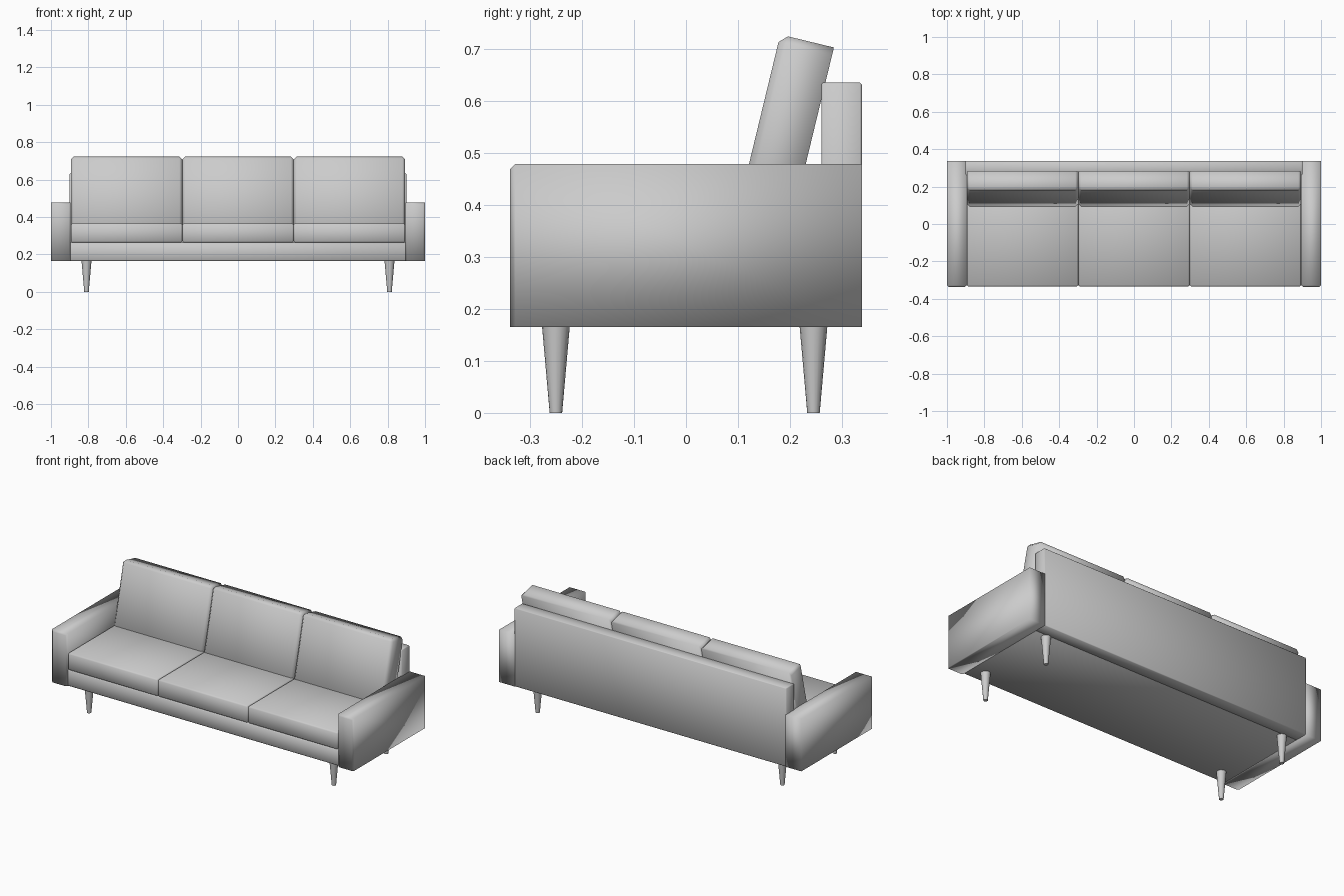
import bpy
import bmesh
from math import radians
from mathutils import Matrix, Vector

if "Cube" in bpy.data.objects:
    bpy.data.objects.remove(bpy.data.objects["Cube"], do_unlink=True)

fabric = bpy.data.materials.new("grey_fabric")
fabric.use_nodes = True
GREY = (0.6, 0.6, 0.6, 1)
fabric.diffuse_color = GREY
fabric.node_tree.nodes["Principled BSDF"].inputs["Base Color"].default_value = GREY


def finish(name, bm):
    mesh = bpy.data.meshes.new(name)
    bmesh.ops.recalc_face_normals(bm, faces=bm.faces)
    bm.to_mesh(mesh)
    bm.free()
    mesh.materials.append(fabric)
    for p in mesh.polygons:
        p.use_smooth = True
    ob = bpy.data.objects.new(name, mesh)
    bpy.context.collection.objects.link(ob)
    return ob


def box(name, low, high, bevel, rule=lambda mid: True, matrix=Matrix()):
    """Box between two corners; edges whose unit-cube midpoint passes the rule are chamfered."""
    low, high = Vector(low), Vector(high)
    bm = bmesh.new()
    bmesh.ops.create_cube(bm, size=2)
    edges = [e for e in bm.edges if rule((e.verts[0].co + e.verts[1].co) / 2)]
    size, centre = (high - low) / 2, (high + low) / 2
    for v in bm.verts:
        v.co = Vector(a * b for a, b in zip(v.co, size)) + centre
    if edges:
        bmesh.ops.bevel(bm, geom=edges, offset=bevel, segments=1, affect='EDGES')
    bm.transform(matrix)
    return finish(name, bm)


# Frame: base, backrest and arms
box("base", (-0.9, -0.33, 0.165), (0.9, 0.27, 0.263), 0.006)
box("backrest", (-0.9, 0.26, 0.165), (0.9, 0.338, 0.635), 0.004)
for side, label in ((1, "left"), (-1, "right")):
    x0, x1 = sorted((side * 0.895, side))
    box(label + "_arm", (x0, -0.338, 0.165), (x1, 0.338, 0.478), 0.01,
        lambda m: m.y < -0.5 and m.z > -0.5)

# Three seat cushions and three leaning back cushions
lean = Matrix.Translation((0, 0.09, 0.35)) @ Matrix.Rotation(radians(-13.6), 4, 'X')
for i, label in enumerate(("right", "middle", "left")):
    x0 = -0.894 + i * 0.596
    x1 = x0 + 0.596
    box(label + "_seat_cushion", (x0, -0.335, 0.263), (x1, 0.262, 0.367), 0.008)
    box(label + "_back_cushion", (x0, 0, 0), (x1, 0.106, 0.388), 0.015,
        lambda m: m.y < 0.5, lean)

# Tapered legs
for x in (-0.81, 0.81):
    for y in (-0.25, 0.245):
        bm = bmesh.new()
        bmesh.ops.create_cone(bm, cap_ends=True, segments=16, radius1=0.012,
                              radius2=0.027, depth=0.17,
                              matrix=Matrix.Translation((x, y, 0.085)))
        leg = finish(("front" if y < 0 else "back") + ("_left" if x > 0 else "_right") + "_leg", bm)
        bpy.context.view_layer.objects.active = leg
        leg.select_set(True)
        bpy.ops.object.shade_smooth_by_angle(angle=radians(40))
        leg.select_set(False)
